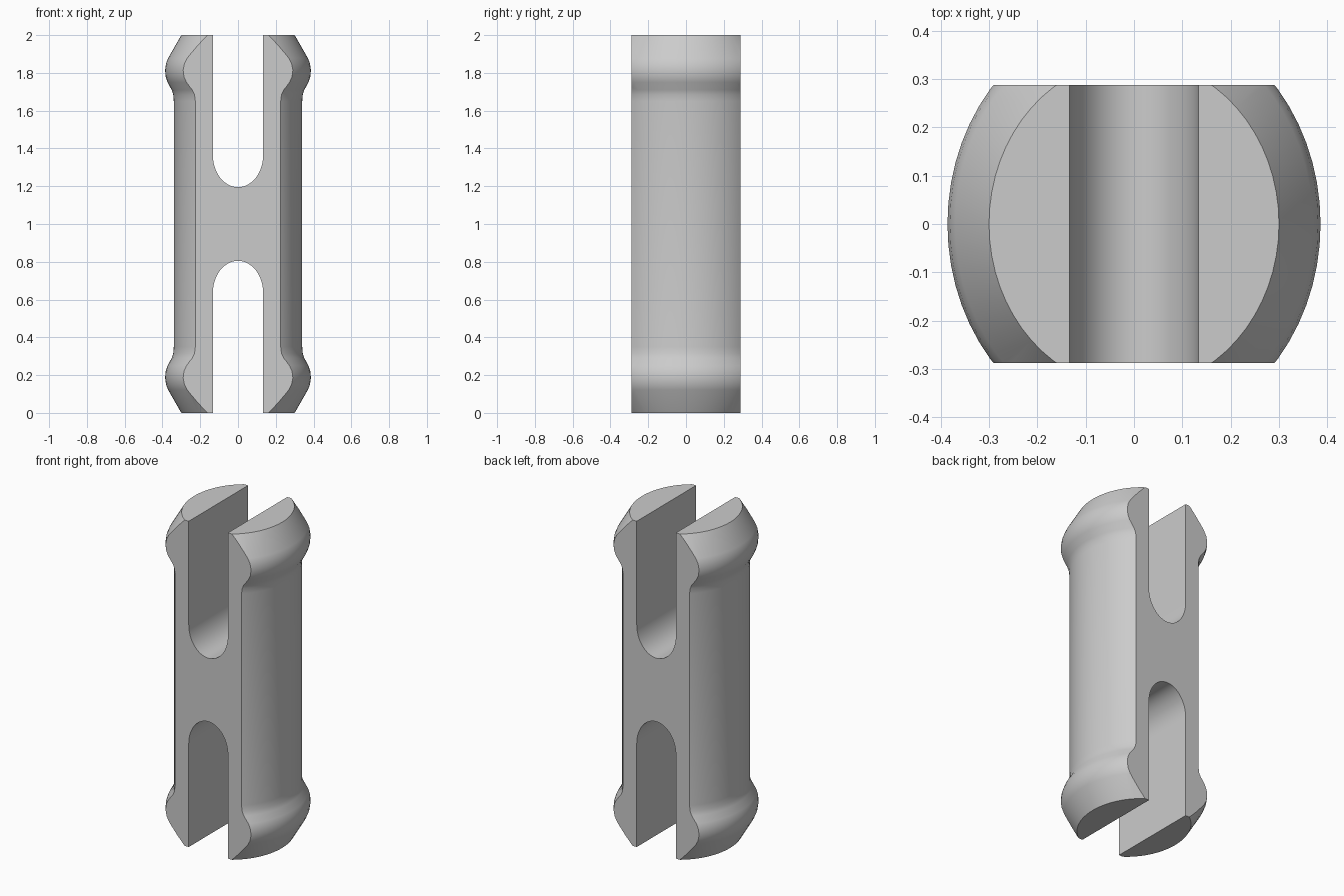
import bpy, bmesh, math

if "Cube" in bpy.data.objects:
    bpy.data.objects.remove(bpy.data.objects["Cube"])

SEG = 64
FLAT_Y = 0.288      # half thickness between the two flats
OVAL = 1.135        # the turned body is slightly oval along y


def make_object(name, bm):
    bmesh.ops.recalc_face_normals(bm, faces=bm.faces)
    mesh = bpy.data.meshes.new(name)
    bm.to_mesh(mesh)
    bm.free()
    obj = bpy.data.objects.new(name, mesh)
    bpy.context.collection.objects.link(obj)
    return obj


def prism(name, outline, half_depth):
    """Extrude an x/z outline along y, centred on y = 0."""
    bm = bmesh.new()
    face = bm.faces.new([bm.verts.new((x, -half_depth, z)) for x, z in outline])
    ext = bmesh.ops.extrude_face_region(bm, geom=[face])
    verts = [v for v in ext["geom"] if isinstance(v, bmesh.types.BMVert)]
    bmesh.ops.translate(bm, verts=verts, vec=(0, 2 * half_depth, 0))
    return make_object(name, bm)


def cut(target, cutter, operation):
    mod = target.modifiers.new(operation, 'BOOLEAN')
    mod.object, mod.operation, mod.solver = cutter, operation, 'EXACT'
    bpy.context.view_layer.objects.active = target
    bpy.ops.object.modifier_apply(modifier=mod.name)
    bpy.data.objects.remove(cutter, do_unlink=True)


# Turned pin: half profile with a bulging snap lip, mirrored to the other end
half = [(0.300, 0), (0.370, 0.122), (0.381, 0.15), (0.386, 0.185), (0.383, 0.22),
        (0.373, 0.25), (0.351, 0.29), (0.343, 0.315), (0.340, 0.35)]
profile = half + [(r, 2 - z) for r, z in reversed(half)]
bm = bmesh.new()
rings = []
for r, z in profile:
    rings.append([bm.verts.new((r * math.cos(2 * math.pi * i / SEG),
                                r * OVAL * math.sin(2 * math.pi * i / SEG), z))
                  for i in range(SEG)])
for a, b in zip(rings, rings[1:]):
    for i in range(SEG):
        j = (i + 1) % SEG
        bm.faces.new((a[i], a[j], b[j], b[i]))
bm.faces.new(rings[0])
bm.faces.new(rings[-1])
pin = make_object("snap_pin", bm)

# Front and back flats
slab = prism("flat_slab", [(-1, -1), (1, -1), (1, 3), (-1, 3)], FLAT_Y)
cut(pin, slab, 'INTERSECT')

# Round-ended slot at each end
W, STRAIGHT, RISE = 0.133, 0.635, 0.17
arch = [(W, -0.2)]
arch += [(W * math.cos(math.pi * i / 32), STRAIGHT + RISE * math.sin(math.pi * i / 32))
         for i in range(33)]
arch += [(-W, -0.2)]
cut(pin, prism("bottom_slot", arch, 1), 'DIFFERENCE')
cut(pin, prism("top_slot", [(x, 2 - z) for x, z in arch], 1), 'DIFFERENCE')

# Smooth turned surfaces, crisp cut edges
bpy.ops.object.select_all(action='DESELECT')
pin.select_set(True)
bpy.context.view_layer.objects.active = pin
bpy.ops.object.shade_smooth_by_angle(angle=math.radians(25))
